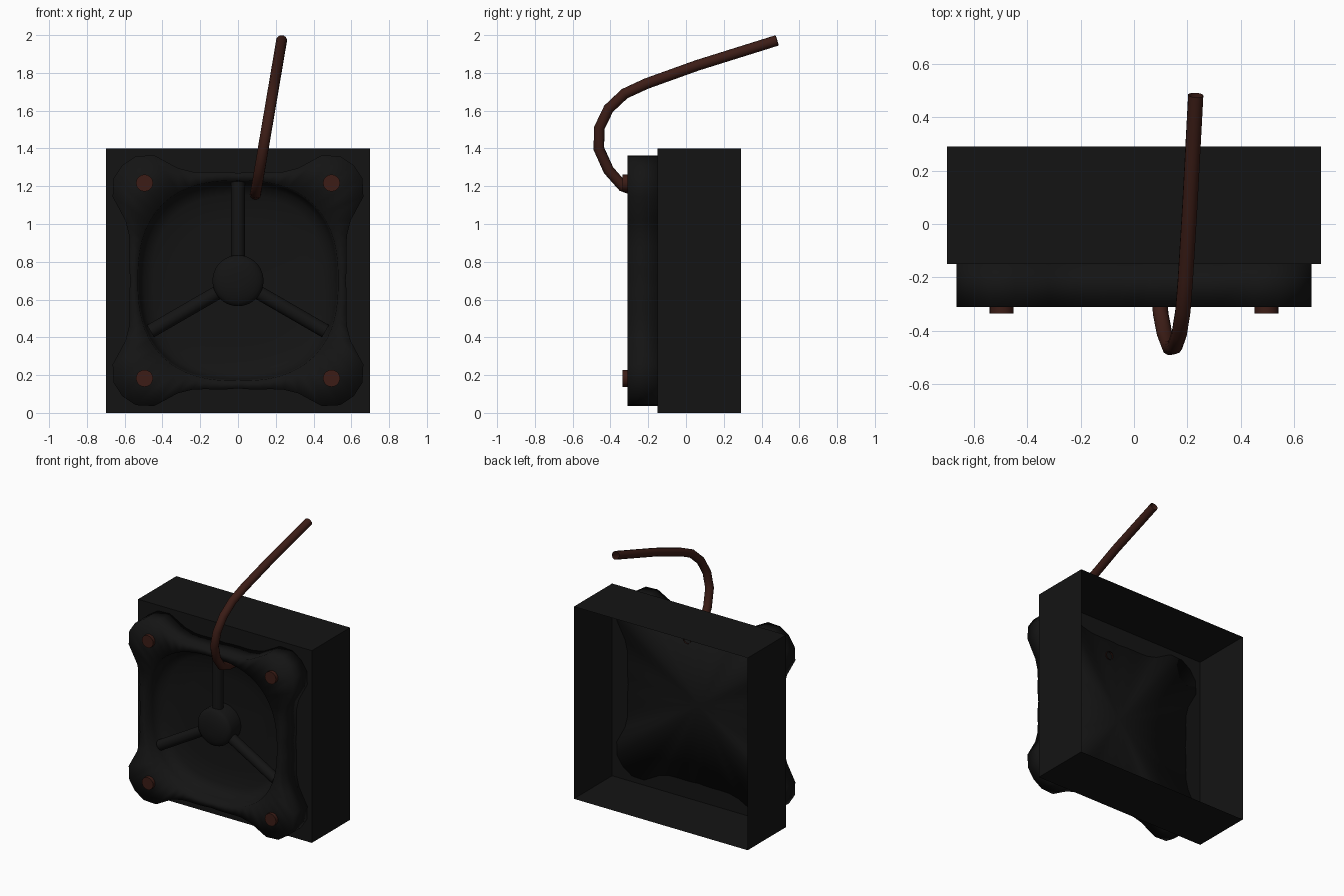
import bpy, bmesh
from math import pi, sin, cos, atan2, hypot, radians
from mathutils import Matrix, Vector

if "Cube" in bpy.data.objects:
    bpy.data.objects.remove(bpy.data.objects["Cube"])

CZ = 0.7    # height of the face centre
N = 64      # points per ring

def material(name, rgb):
    m = bpy.data.materials.new(name)
    m.diffuse_color = (*rgb, 1)
    m.use_nodes = True
    m.node_tree.nodes["Principled BSDF"].inputs["Base Color"].default_value = m.diffuse_color
    return m

BLACK = material("black_plastic", (0.007, 0.007, 0.007))
BROWN = material("brown_copper", (0.045, 0.012, 0.008))

def add_object(name, bm, mat, angle=40):
    bmesh.ops.recalc_face_normals(bm, faces=bm.faces)
    me = bpy.data.meshes.new(name)
    bm.to_mesh(me)
    bm.free()
    me.materials.append(mat)
    ob = bpy.data.objects.new(name, me)
    bpy.context.collection.objects.link(ob)
    bpy.ops.object.select_all(action='DESELECT')
    ob.select_set(True)
    bpy.context.view_layer.objects.active = ob
    bpy.ops.object.shade_smooth_by_angle(angle=radians(angle))
    return ob

def loft(name, rings, mat, angle=40, cap=False):
    """Bridge rings given as (radius function, scale, y), facing the y axis."""
    bm = bmesh.new()
    loops = []
    for radius, scale, y in rings:
        loop = []
        for i in range(N):
            a = 2 * pi * i / N
            r = radius(a) * scale
            loop.append(bm.verts.new((r * cos(a), y, CZ + r * sin(a))))
        loops.append(loop)
    for p, q in zip(loops, loops[1:]):
        for i in range(N):
            j = (i + 1) % N
            bm.faces.new((p[i], p[j], q[j], q[i]))
    if cap:  # close both ends with fans
        for loop in (loops[0], loops[-1]):
            mid = bm.verts.new((0, loop[0].co.y, CZ))
            for i in range(N):
                bm.faces.new((loop[i], loop[(i + 1) % N], mid))
    return add_object(name, bm, mat, angle)

# radius functions: square box, four-lobed plate, rounded opening
def square(a):
    return 0.7 / max(abs(cos(a)), abs(sin(a)))

LOBE = [(0.57, 0), (0.575, 0.1), (0.572, 0.2), (0.578, 0.28), (0.605, 0.34),
        (0.645, 0.40), (0.67, 0.46), (0.667, 0.52), (0.642, 0.58), (0.612, 0.612)]
POLAR = [(atan2(z, x), hypot(x, z)) for x, z in LOBE]

def lobed(a):
    a %= pi / 2
    a = min(a, pi / 2 - a)
    for (a0, r0), (a1, r1) in zip(POLAR, POLAR[1:]):
        if a <= a1 + 1e-6:
            return r0 + (r1 - r0) * (a - a0) / (a1 - a0)
    return POLAR[-1][1]

def opening(a):
    n = 2.5
    return 0.53 / (abs(cos(a)) ** n + abs(sin(a)) ** n) ** (1 / n)

def circle(a):
    return 1.0

# housing: open at the back, lobed hole in its front panel
loft("housing", [(square, 1, 0.29), (square, 1, -0.15), (lobed, 1, -0.15)], BLACK)

# face plate: closed back, steep-walled bowl sunk into the front, soft shading
bowl = [(opening, 1, -0.31), (opening, 0.985, -0.24), (opening, 0.94, -0.195),
        (opening, 0.85, -0.172), (opening, 0.6, -0.158)]
loft("face_plate", [(lobed, 1, -0.15), (lobed, 1, -0.31)] + bowl, BLACK, 180, cap=True)

# hub with a domed front
dome = [(circle, 0.135, -0.16), (circle, 0.135, -0.265)]
dome += [(circle, 0.135 * cos(t * pi / 12), -0.265 - 0.045 * sin(t * pi / 12))
         for t in range(1, 6)]
loft("hub", dome, BLACK, 80, cap=True)

def cylinder(name, start, end, r, mat, sides=20):
    start, end = Vector(start), Vector(end)
    d = end - start
    bm = bmesh.new()
    m = Matrix.Translation((start + end) / 2) @ d.to_track_quat('Z', 'Y').to_matrix().to_4x4()
    bmesh.ops.create_cone(bm, cap_ends=True, segments=sides, radius1=r, radius2=r,
                          depth=d.length, matrix=m)
    return add_object(name, bm, mat)

# three spokes
for k in range(3):
    a = radians(90 + 120 * k)
    cylinder(f"spoke_{k + 1}", (0, -0.23, CZ),
             (0.535 * cos(a), -0.23, CZ + 0.535 * sin(a)), 0.037, BLACK)

# corner screws
for h, sx in (("left", -1), ("right", 1)):
    for v, sz in (("lower", -1), ("upper", 1)):
        x, z = 0.495 * sx, CZ + 0.517 * sz
        cylinder(f"screw_{v}_{h}", (x, -0.30, z), (x, -0.335, z), 0.045, BROWN)

# bent cable: path as (y, z), leaning slightly sideways as it rises
path = [(-0.14, 1.155), (-0.24, 1.165), (-0.335, 1.20), (-0.41, 1.285), (-0.462, 1.40),
        (-0.458, 1.51), (-0.41, 1.61), (-0.325, 1.69), (-0.21, 1.743),
        (0.06, 1.84), (0.482, 1.972)]
cu = bpy.data.curves.new("cable", 'CURVE')
cu.dimensions = '3D'
cu.bevel_depth = 0.029
cu.bevel_resolution = 4
sp = cu.splines.new('POLY')
sp.points.add(len(path) - 1)
for p, (y, z) in zip(sp.points, path):
    p.co = (0.092 + 0.17 * (z - 1.155), y, z, 1)
cu.materials.append(BROWN)
bpy.context.collection.objects.link(bpy.data.objects.new("cable", cu))
